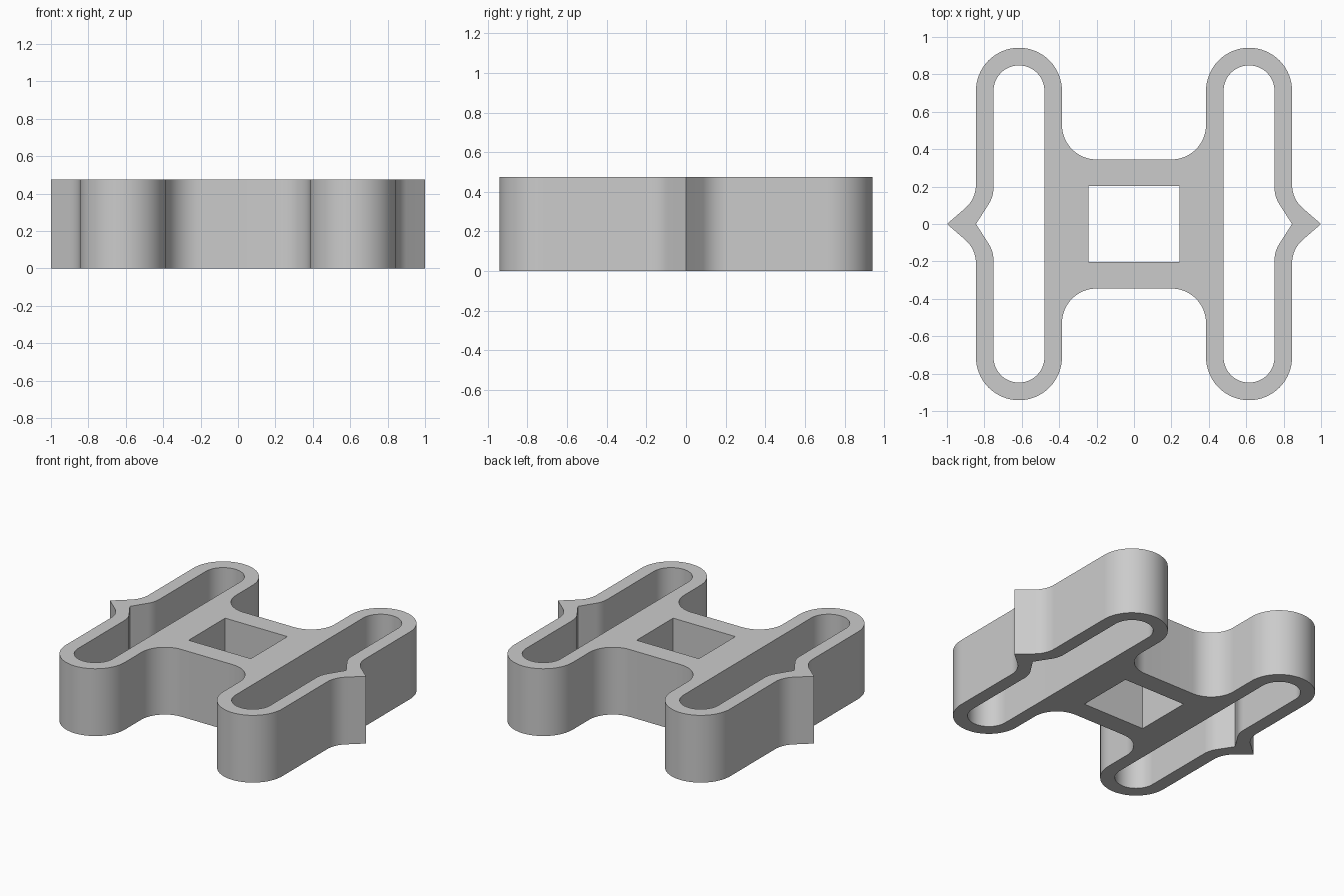
import bpy
import bmesh
from math import sin, cos, radians

HEIGHT = 0.475
ARM_X, ARM_Y = 0.615, 0.712      # centre of the rounded arm ends
OUTER_R, SLOT_R = 0.23, 0.136
BAR_Y, FILLET_R, TIP_R = 0.345, 0.185, 0.166

cube = bpy.data.objects.get("Cube")
if cube:
    bpy.data.objects.remove(cube, do_unlink=True)


def arc(cx, cy, r, start, end, steps):
    angles = [radians(start + (end - start) * i / steps) for i in range(steps + 1)]
    return [(cx + r * cos(a), cy + r * sin(a)) for a in angles]


def mirror_y(pts):
    """Continue a path that ends on or above y = 0 with its reflection."""
    return pts + [(x, -y) for x, y in reversed(pts) if abs(y) > 1e-6]


# Outer outline: bar fillet, arm end, flared side and pointed tip
right = mirror_y(
    arc(ARM_X - OUTER_R - FILLET_R, BAR_Y + FILLET_R, FILLET_R, -90, 0, 16)
    + arc(ARM_X, ARM_Y, OUTER_R, 180, 0, 32)
    + arc(ARM_X + OUTER_R + TIP_R, 0.21, TIP_R, 180, 228, 10)
    + [(1, 0)])
outline = right + [(-x, y) for x, y in reversed(right)]

# Long slot in each arm, bending outward behind the tip
slot = mirror_y(
    arc(ARM_X, ARM_Y, SLOT_R, 180, 0, 32)
    + arc(ARM_X + SLOT_R + TIP_R, 0.195, TIP_R, 180, 213, 8)
    + [(ARM_X + OUTER_R, 0)])
left_slot = [(-x, y) for x, y in slot]

# Rectangular window through the crossbar
window = [(sx * 0.243, sy * 0.204) for sx, sy in ((-1, -1), (1, -1), (1, 1), (-1, 1))]

# Fill the flat profile and extrude it
bm = bmesh.new()
for loop in (outline, slot, left_slot, window):
    verts = [bm.verts.new((x, y, 0)) for x, y in loop]
    for a, b in zip(verts, verts[1:] + verts[:1]):
        bm.edges.new((a, b))
bmesh.ops.triangle_fill(bm, use_beauty=True, edges=bm.edges[:], normal=(0, 0, 1))
result = bmesh.ops.extrude_face_region(bm, geom=bm.faces[:], use_keep_orig=True)
top = [v for v in result["geom"] if isinstance(v, bmesh.types.BMVert)]
bmesh.ops.translate(bm, verts=top, vec=(0, 0, HEIGHT))
bmesh.ops.recalc_face_normals(bm, faces=bm.faces[:])

mesh = bpy.data.meshes.new("bracket_body")
bm.to_mesh(mesh)
bm.free()
body = bpy.data.objects.new("bracket_body", mesh)
bpy.context.collection.objects.link(body)

# Plain grey material
grey = bpy.data.materials.new("light_grey")
grey.use_nodes = True
colour = (0.6, 0.6, 0.6, 1)
grey.diffuse_color = colour
grey.node_tree.nodes["Principled BSDF"].inputs["Base Color"].default_value = colour
mesh.materials.append(grey)

# Smooth curved walls, crisp rims and corners
bpy.ops.object.select_all(action="DESELECT")
body.select_set(True)
bpy.context.view_layer.objects.active = body
bpy.ops.object.shade_smooth_by_angle(angle=radians(25))
